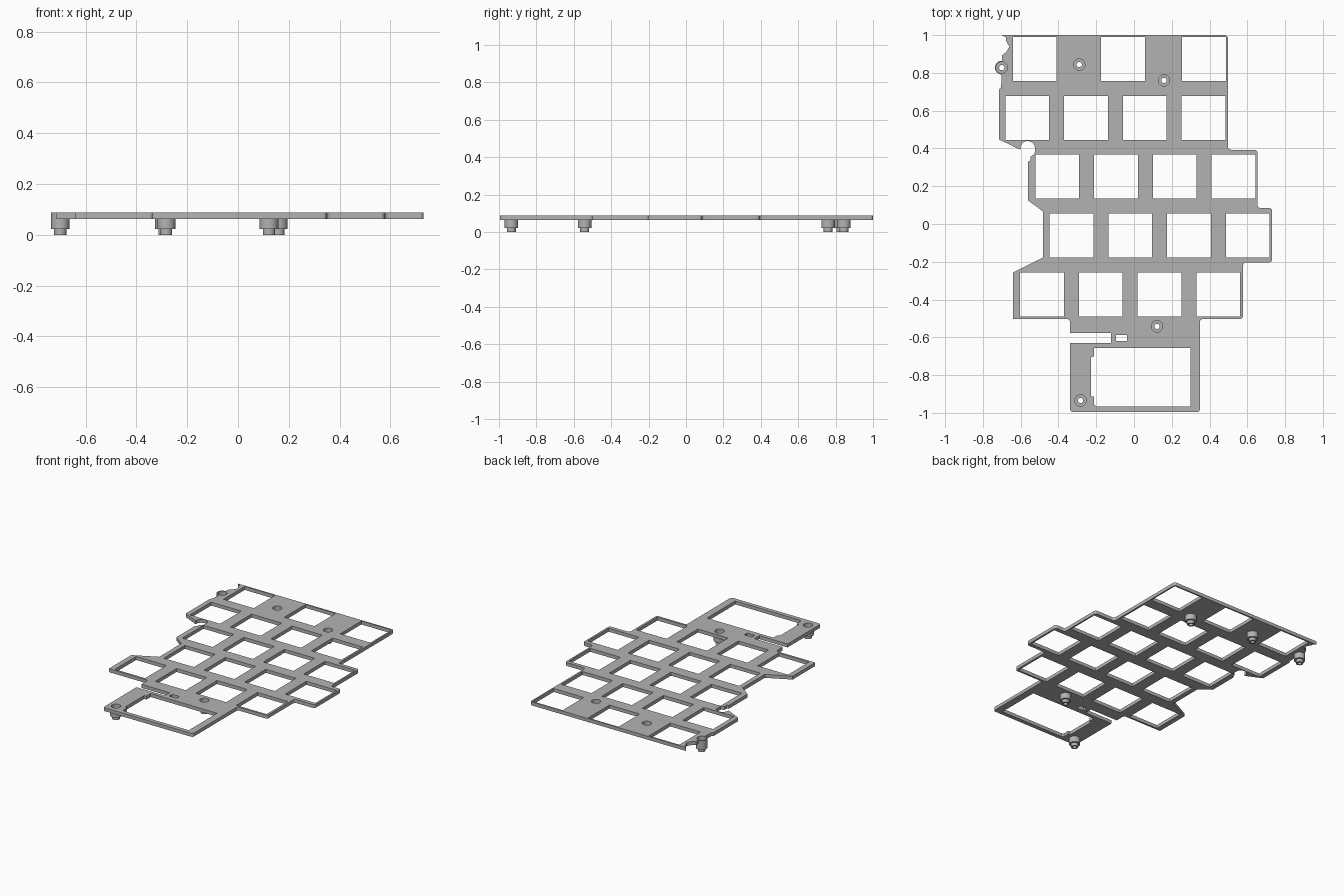
import bpy
import bmesh
import math
from mathutils import Vector

cube = bpy.data.objects.get("Cube")
if cube:
    bpy.data.objects.remove(cube, do_unlink=True)

PLATE_BOTTOM, PLATE_TOP = 0.063, 0.087
BOSS_RADIUS = 0.0365
SIDES = 32
KEY_PITCH, KEY_HALF = 0.311, 0.116

grey = bpy.data.materials.new("light grey")
grey.use_nodes = True
grey.diffuse_color = (0.45, 0.45, 0.45, 1)
grey.node_tree.nodes["Principled BSDF"].inputs["Base Color"].default_value = grey.diffuse_color


def arc(cx, cy, radius, start, end, steps=SIDES):
    """Points along a circular arc, angles in degrees."""
    angles = [math.radians(start + (end - start) * i / steps) for i in range(steps + 1)]
    return [(cx + radius * math.cos(a), cy + radius * math.sin(a)) for a in angles]


def circle(cx, cy, radius):
    return arc(cx, cy, radius, 0, 360)[:-1]


def rectangle(x0, x1, y0, y1):
    return [(x0, y0), (x1, y0), (x1, y1), (x0, y1)]


def rounded(corners, radius, steps=5):
    """Round every corner of an open run, keeping its two end points."""
    points = [Vector(c) for c in corners]
    result = [points[0]]
    for before, corner, after in zip(points, points[1:], points[2:]):
        a = corner + (before - corner).normalized() * radius
        b = corner + (after - corner).normalized() * radius
        for i in range(steps + 1):
            t = i / steps
            result.append(a * (1 - t) ** 2 + corner * 2 * t * (1 - t) + b * t ** 2)
    return result + [points[-1]]


def finish(obj):
    obj.data.materials.clear()
    obj.data.materials.append(grey)
    bpy.ops.object.select_all(action='DESELECT')
    obj.select_set(True)
    bpy.context.view_layer.objects.active = obj
    bpy.ops.object.shade_smooth_by_angle(angle=math.radians(30))


def flat_plate(name, loops, bottom, top):
    """Extruded sheet; the first loop is the outline, the rest are openings."""
    curve = bpy.data.curves.new(name + "_profile", 'CURVE')
    curve.dimensions = '2D'
    curve.fill_mode = 'BOTH'
    curve.extrude = (top - bottom) / 2
    for loop in loops:
        spline = curve.splines.new('POLY')
        spline.points.add(len(loop) - 1)
        for point, co in zip(spline.points, loop):
            point.co = (co[0], co[1], 0, 1)
        spline.use_cyclic_u = True
    helper = bpy.data.objects.new(name + "_helper", curve)
    bpy.context.collection.objects.link(helper)
    graph = bpy.context.evaluated_depsgraph_get()
    mesh = bpy.data.meshes.new_from_object(helper.evaluated_get(graph))
    bpy.data.objects.remove(helper, do_unlink=True)
    bm = bmesh.new()
    bm.from_mesh(mesh)
    bmesh.ops.remove_doubles(bm, verts=bm.verts, dist=0.00005)
    bmesh.ops.recalc_face_normals(bm, faces=bm.faces)
    bmesh.ops.translate(bm, verts=bm.verts, vec=(0, 0, (top + bottom) / 2))
    bm.to_mesh(mesh)
    bm.free()
    obj = bpy.data.objects.new(name, mesh)
    bpy.context.collection.objects.link(obj)
    finish(obj)


def turned(name, profile, x, y):
    """Closed radius/height profile spun around a vertical axis."""
    bm = bmesh.new()
    rings = [[bm.verts.new((px, py, z)) for px, py in circle(x, y, r)] for r, z in profile]
    for lower, upper in zip(rings, rings[1:] + rings[:1]):
        for i in range(SIDES):
            j = (i + 1) % SIDES
            bm.faces.new((lower[i], lower[j], upper[j], upper[i]))
    bmesh.ops.recalc_face_normals(bm, faces=bm.faces)
    mesh = bpy.data.meshes.new(name)
    bm.to_mesh(mesh)
    bm.free()
    obj = bpy.data.objects.new(name, mesh)
    bpy.context.collection.objects.link(obj)
    finish(obj)


# Standoff positions; the first sits in a bite at the plate's edge
edge_boss = (-0.70, 0.828)
inner_bosses = [(-0.29, 0.844), (0.159, 0.76), (0.122, -0.542), (-0.283, -0.934)]

# Stepped outline: right side and lower block with rounded corners
outline = rounded([
    (-0.70, 1), (0.497, 1), (0.497, 0.393), (0.654, 0.393), (0.654, 0.085),
    (0.731, 0.085), (0.731, -0.204), (0.577, -0.204), (0.577, -0.503),
    (0.349, -0.503), (0.349, -0.995), (-0.339, -0.995), (-0.339, -0.63)], 0.018)
# Slot in the lower block
outline += [(-0.122, -0.63), (-0.122, -0.577)]
outline += rounded([(-0.339, -0.577), (-0.339, -0.503), (-0.6, -0.503)], 0.018)
# Slanted left side
outline += [(-0.64, -0.503), (-0.64, -0.257), (-0.481, -0.177), (-0.481, 0.066),
            (-0.56, 0.124), (-0.56, 0.33), (-0.547, 0.336), (-0.547, 0.358),
            (-0.526, 0.37)]
# Round notch, then the edge up to the standoff bite
outline += arc(-0.563, 0.4, 0.039, -5, 190)
outline += [(-0.61, 0.397), (-0.714, 0.447), (-0.714, 0.712), (-0.704, 0.725)]
outline += arc(*edge_boss, BOSS_RADIUS, -90, 90, SIDES // 2)
# Jagged upper left corner
outline += [(-0.70, 0.892), (-0.677, 0.91), (-0.66, 0.938), (-0.677, 0.97), (-0.679, 0.988)]

# Key openings: row centre, first key centre, columns used
openings = []
for y, x, columns in [(0.873, -0.525, (0, 1.5, 2.88)),
                      (0.561, -0.565, range(4)),
                      (0.251, -0.406, range(4)),
                      (-0.061, -0.331, range(4)),
                      (-0.373, -0.487, range(4))]:
    for column in columns:
        cx = x + column * KEY_PITCH
        openings.append(rectangle(cx - KEY_HALF, cx + KEY_HALF, y - KEY_HALF, y + KEY_HALF))

# Large window with a stepped left edge, and the small slot
openings.append([(-0.212, -0.656), (0.298, -0.656), (0.298, -0.966), (-0.2, -0.966),
                 (-0.212, -0.955), (-0.212, -0.913), (-0.228, -0.913),
                 (-0.228, -0.706), (-0.212, -0.7)])
openings.append(rectangle(-0.095, -0.037, -0.619, -0.587))
openings += [circle(x, y, BOSS_RADIUS) for x, y in inner_bosses]

flat_plate("switch_plate", [outline] + openings, PLATE_BOTTOM, PLATE_TOP)

# Hollow stepped standoffs with a recess for the screw head
boss_profile = [(0.014, 0), (0.024, 0), (0.024, 0.022), (BOSS_RADIUS, 0.022),
                (BOSS_RADIUS, PLATE_TOP), (0.03, PLATE_TOP), (0.03, 0.035), (0.014, 0.035)]
for number, (x, y) in enumerate([edge_boss] + inner_bosses, 1):
    turned(f"standoff_{number}", boss_profile, x, y)
